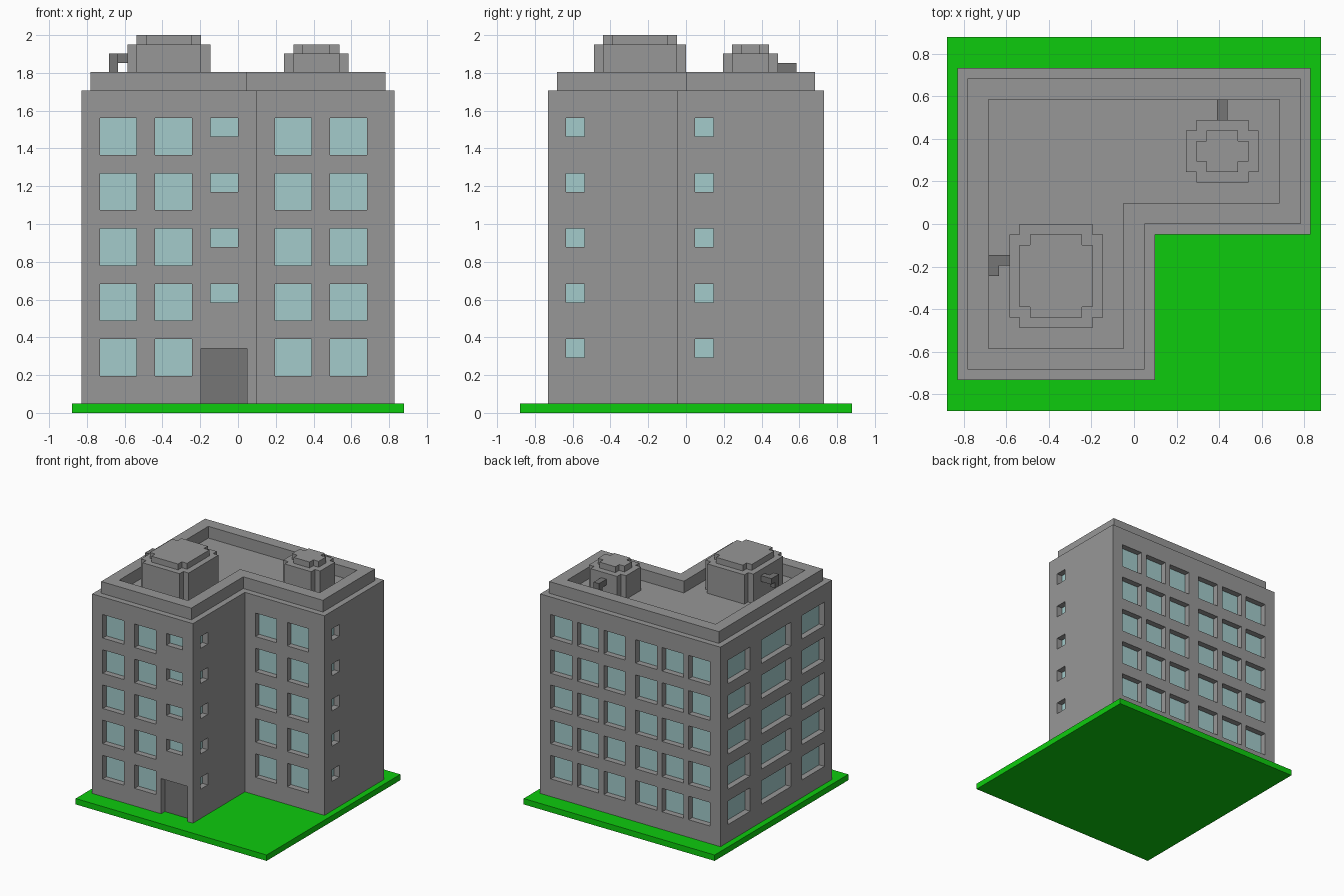
import bpy, bmesh
from mathutils import Vector

if "Cube" in bpy.data.objects:
    bpy.data.objects.remove(bpy.data.objects["Cube"])

U = 2 / 41  # block size: the model is 41 blocks tall


def material(name, rgb):
    m = bpy.data.materials.new(name)
    m.diffuse_color = (*rgb, 1)
    m.use_nodes = True
    m.node_tree.nodes["Principled BSDF"].inputs["Base Color"].default_value = m.diffuse_color
    return m


GREY = material("wall grey", (0.31, 0.31, 0.31))
DARK = material("dark grey", (0.18, 0.18, 0.18))
GLASS = material("window blue", (0.366, 0.597, 0.597))
GREEN = material("grass green", (0.004, 0.597, 0.004))


def finish(bm, name, mats):
    bmesh.ops.remove_doubles(bm, verts=bm.verts, dist=1e-5)
    bmesh.ops.scale(bm, vec=(U, U, U), verts=bm.verts)
    me = bpy.data.meshes.new(name)
    bm.to_mesh(me)
    bm.free()
    for m in mats:
        me.materials.append(m)
    ob = bpy.data.objects.new(name, me)
    bpy.context.collection.objects.link(ob)
    return ob


def face(bm, pts, mat=0):
    f = bm.faces.new([bm.verts.new(p) for p in pts])
    f.material_index = mat


def ring(bm, lower, upper):
    """Quads joining two matching closed loops."""
    n = len(lower)
    for i in range(n):
        j = (i + 1) % n
        face(bm, (lower[i], lower[j], upper[j], upper[i]))


def at(poly, z):
    return [(x, y, z) for x, y in poly]


def prism(bm, poly, z0, z1):
    ring(bm, at(poly, z0), at(poly, z1))
    face(bm, at(poly, z1))
    face(bm, at(poly, z0)[::-1])


def rect(x0, x1, y0, y1):
    return [(x0, y0), (x1, y0), (x1, y1), (x0, y1)]


def notched(x0, x1, y0, y1):
    """Rectangle with one-block square notches at the corners."""
    return [(x0 + 1, y0), (x1 - 1, y0), (x1 - 1, y0 + 1), (x1, y0 + 1),
            (x1, y1 - 1), (x1 - 1, y1 - 1), (x1 - 1, y1), (x0 + 1, y1),
            (x0 + 1, y1 - 1), (x0, y1 - 1), (x0, y0 + 1), (x0 + 1, y0 + 1)]


def ell(i):
    """L-shaped floor plan, inset by i blocks."""
    return [(-17 + i, -15 + i), (2 - i, -15 + i), (2 - i, -1 + i),
            (17 - i, -1 + i), (17 - i, 15 - i), (-17 + i, 15 - i)]


def wall(bm, p, q, holes):
    """Wall from p to q with recessed panels (d0, d1, z0, z1, material)."""
    p, q = Vector((*p, 0)), Vector((*q, 0))
    length = (q - p).length
    along = (q - p) / length
    inward = Vector((-along.y, along.x, 0))

    def pt(d, z, depth=0):
        return p + along * d + inward * depth + Vector((0, 0, z))

    ds = sorted({0, length, *(v for h in holes for v in h[:2])})
    zs = sorted({1, 35, *(v for h in holes for v in h[2:4])})
    for a, b in zip(ds, ds[1:]):
        for c, d in zip(zs, zs[1:]):
            if not any(h[0] <= a and b <= h[1] and h[2] <= c and d <= h[3] for h in holes):
                face(bm, (pt(a, c), pt(b, c), pt(b, d), pt(a, d)))
    for a, b, c, d, mat in holes:
        corners = [(a, c), (b, c), (b, d), (a, d)]
        outer = [pt(*k) for k in corners]
        inner = [pt(*k, 1) for k in corners]
        for i in range(4):
            if i == 0 and c == 1:  # the doorway has no sill
                continue
            j = (i + 1) % 4
            face(bm, (outer[i], outer[j], inner[j], inner[i]))
        face(bm, inner, mat)


def rows(spans, height, first=0):
    """Repeat window spans on each floor."""
    return [(a, b, 8 + 6 * k - height, 8 + 6 * k, 1)
            for k in range(first, 5) for a, b in spans]


# Lawn slab
bm = bmesh.new()
prism(bm, rect(-18, 18, -18, 18), 0, 1)
finish(bm, "lawn", [GREEN])

# Main block: walls with recessed windows and door, flat roof deck
pair = [(2, 6), (8, 12)]
openings = [
    rows(pair, 4) + rows([(14, 17)], 2, 1) + [(13, 18, 1, 7, 2)],        # front
    rows([(2, 4)], 2),                                                   # inner side
    rows(pair, 4),                                                       # set-back front
    rows([(2, 4)], 2),                                                   # right
    rows([(s, s + 4) for s in (2, 7, 12, 18, 23, 28)], 4),               # back
    rows([(2, 8), (11, 19), (22, 28)], 4),                               # left
]
bm = bmesh.new()
plan = ell(0)
for i, holes in enumerate(openings):
    wall(bm, plan[i], plan[(i + 1) % 6], holes)
face(bm, at(plan, 35))
finish(bm, "building", [GREY, GLASS, DARK])

# Parapet around the roof
bm = bmesh.new()
out, inn = ell(1), ell(3)
ring(bm, at(out, 35), at(out, 37))
ring(bm, at(out, 37), at(inn, 37))
ring(bm, at(inn, 37), at(inn, 35))
finish(bm, "parapet", [GREY])

# Rooftop tanks: body and smaller lid
for name, (x0, x1, y0, y1), top in (("large_tank", (-12, -3, -10, 0), 40),
                                    ("small_tank", (5, 12, 4, 10), 39)):
    bm = bmesh.new()
    prism(bm, notched(x0, x1, y0, y1), 35, top)
    prism(bm, notched(x0 + 1, x1 - 1, y0 + 1, y1 - 1), top, top + 1)
    finish(bm, name, [GREY])

# Outlet pipes with a downturned end
for name, boxes in (
    ("large_tank_pipe", [(-14, -12, -4, -3, 38, 39), (-14, -13, -5, -4, 37, 39)]),
    ("small_tank_pipe", [(8, 9, 10, 11, 37, 38), (8, 9, 11, 12, 36, 38)]),
):
    bm = bmesh.new()
    for x0, x1, y0, y1, z0, z1 in boxes:
        prism(bm, rect(x0, x1, y0, y1), z0, z1)
    finish(bm, name, [DARK])
